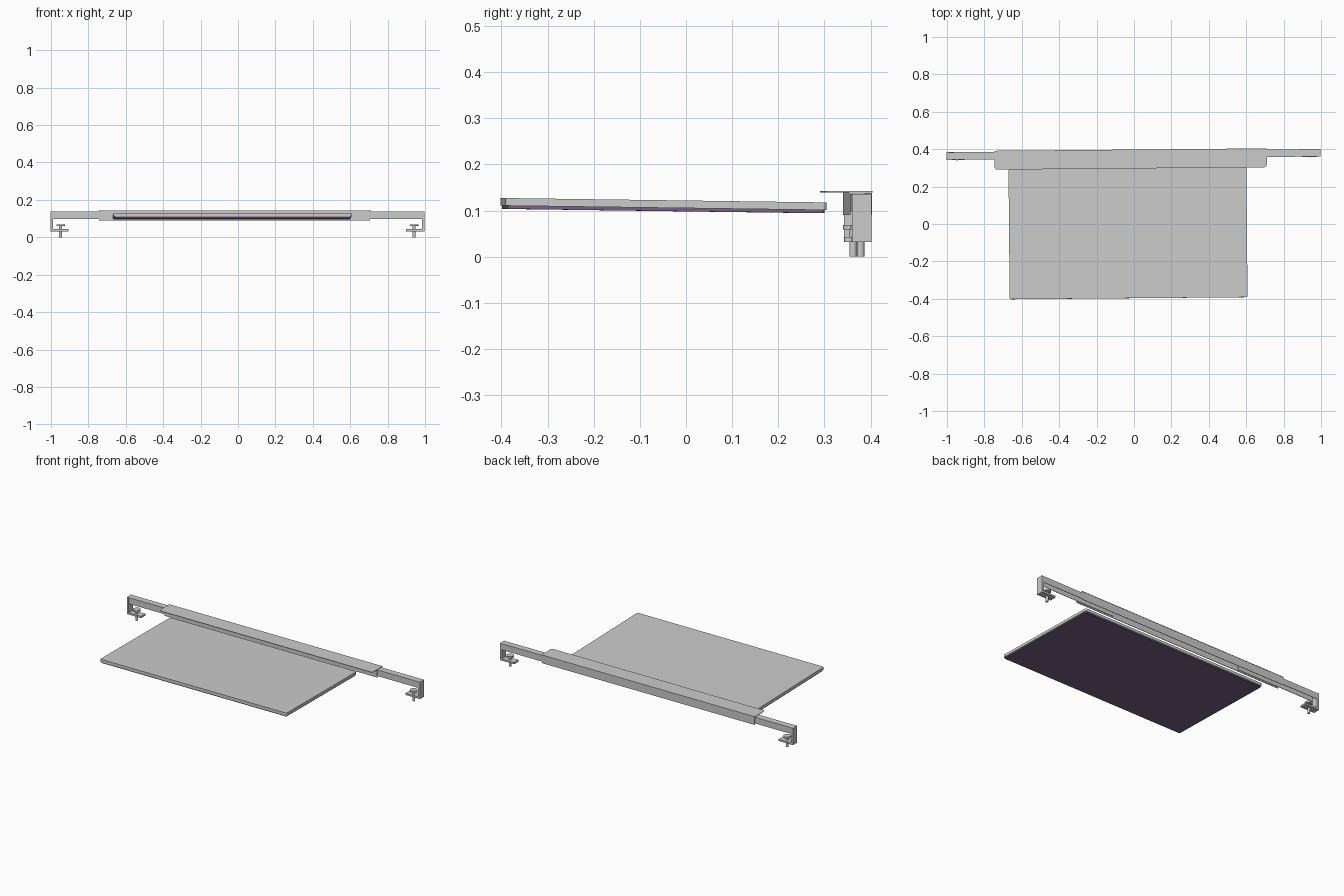
import bpy, bmesh, math
from mathutils import Matrix

if "Cube" in bpy.data.objects:
    bpy.data.objects.remove(bpy.data.objects["Cube"])

YAW = Matrix.Rotation(math.radians(0.5), 4, 'Z')


def material(name, color):
    m = bpy.data.materials.new(name)
    m.diffuse_color = (*color, 1)
    m.use_nodes = True
    m.node_tree.nodes["Principled BSDF"].inputs["Base Color"].default_value = m.diffuse_color
    return m


def finish(bm, name, mat=None, matrix=YAW):
    bmesh.ops.recalc_face_normals(bm, faces=bm.faces)
    me = bpy.data.meshes.new(name)
    bm.to_mesh(me)
    bm.free()
    ob = bpy.data.objects.new(name, me)
    bpy.context.collection.objects.link(ob)
    ob.matrix_world = matrix
    if mat:
        me.materials.append(mat)
    return ob


def prism(name, pts, direction, mat=None, matrix=YAW):
    """Extrude a closed outline along a vector."""
    bm = bmesh.new()
    face = bm.faces.new([bm.verts.new(p) for p in pts])
    ext = bmesh.ops.extrude_face_region(bm, geom=[face], use_keep_orig=True)
    bmesh.ops.translate(bm, vec=direction,
                        verts=[v for v in ext['geom'] if isinstance(v, bmesh.types.BMVert)])
    return finish(bm, name, mat, matrix)


def rounded_rect(x0, x1, y0, y1, z, r, back=True):
    """Rectangle outline, front corners (and optionally back ones) rounded."""
    pts = []
    for cx, cy, a0 in ((x0 + r, y0 + r, 180), (x1 - r, y0 + r, 270),
                       (x1 - r, y1 - r, 0), (x0 + r, y1 - r, 90)):
        if a0 in (0, 90) and not back:
            pts.append((x1 if a0 == 0 else x0, y1, z))
            continue
        for k in range(5):
            a = math.radians(a0 + 22.5 * k)
            pts.append((cx + r * math.cos(a), cy + r * math.sin(a), z))
    return pts


def channel(name, x0, x1, y0, y1, z0, z1, t):
    """Thin-walled channel, open underneath, running along x."""
    prof = [(y0, z0), (y0, z1), (y1, z1), (y1, z0),
            (y1 - t, z0), (y1 - t, z1 - t), (y0 + t, z1 - t), (y0 + t, z0)]
    return prism(name, [(x0, y, z) for y, z in prof], (x1 - x0, 0, 0))


def cylinder(bm, x, y, z0, z1, r, n=24):
    bmesh.ops.create_cone(bm, cap_ends=True, segments=n, radius1=r, radius2=r, depth=z1 - z0,
                          matrix=Matrix.Translation((x, y, (z0 + z1) / 2)))


# Central sleeve with overhanging top flange
channel("sleeve", -0.74, 0.71, 0.347, 0.397, 0.091, 0.140, 0.003)
prism("top_flange", rounded_rect(-0.743, 0.713, 0.297, 0.398, 0.1395, 0.015, back=False),
      (0, 0, 0.003))

for side, s in (("left", -1), ("right", 1)):
    # Sliding extension arm
    a, b = sorted((s * 0.45, s * 0.99))
    channel(side + "_extension", a, b, 0.352, 0.392, 0.098, 0.1365, 0.003)
    # L-shaped clamp jaw: end plate and lower arm
    jaw = [(1.0, 0.032), (1.0, 0.1365), (0.987, 0.1365), (0.987, 0.043),
           (0.902, 0.043), (0.902, 0.032)]
    prism(side + "_clamp", [(s * x, 0.351, z) for x, z in jaw], (0, 0.042, 0))
    # Clamp screw with pressure disk
    bm = bmesh.new()
    cylinder(bm, s * 0.945, 0.3705, 0.0, 0.062, 0.008)
    cylinder(bm, s * 0.945, 0.3705, 0.059, 0.069, 0.022)
    screw = finish(bm, side + "_clamp_screw")
    bpy.context.view_layer.objects.active = screw
    screw.select_set(True)
    bpy.ops.object.shade_smooth_by_angle()
    screw.select_set(False)

# Slightly tilted panel with dark underside
tilt = (Matrix.Translation((-0.032, -0.049, 0.1105)) @ YAW
        @ Matrix.Rotation(-0.0136, 4, 'X'))
grey = material("panel_grey", (0.65, 0.65, 0.65))
dark = material("dark_purple", (0.18, 0.12, 0.22))
prism("panel", rounded_rect(-0.636, 0.636, -0.348, 0.348, -0.0045, 0.008),
      (0, 0, 0.0165), grey, tilt)
prism("panel_underside", rounded_rect(-0.632, 0.632, -0.344, 0.344, -0.0115, 0.008),
      (0, 0, 0.007), dark, tilt)
